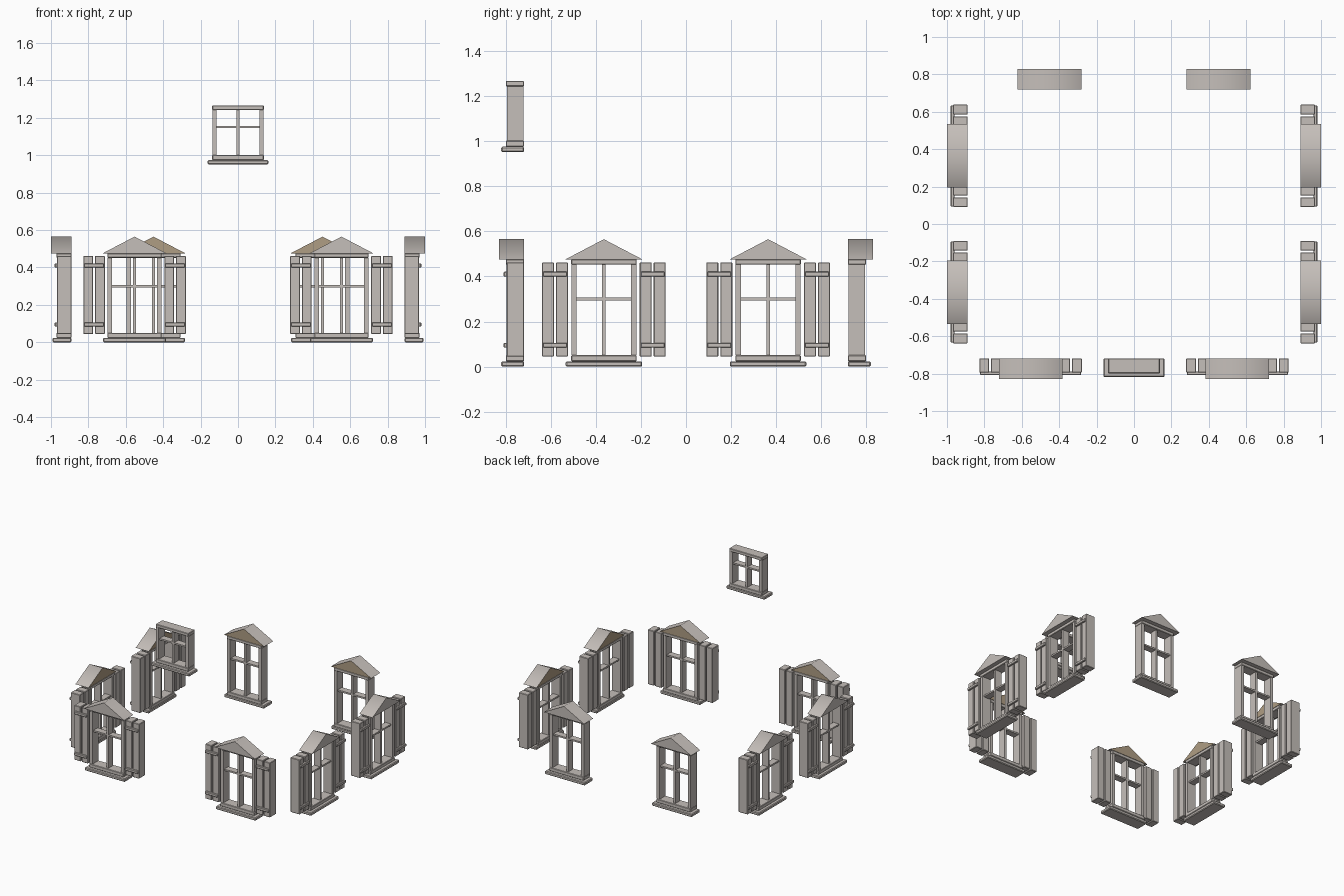
import bpy, bmesh
from math import radians
from mathutils import Matrix

cube = bpy.data.objects.get("Cube")
if cube:
    bpy.data.objects.remove(cube, do_unlink=True)


def make_material(name, rgb):
    m = bpy.data.materials.new(name)
    m.use_nodes = True
    m.diffuse_color = (*rgb, 1)
    m.node_tree.nodes["Principled BSDF"].inputs["Base Color"].default_value = (*rgb, 1)
    return m


STONE = make_material("warm grey", (0.56, 0.52, 0.49))
TAN = make_material("tan", (0.43, 0.34, 0.23))


def add_object(name, bm, place, materials):
    mesh = bpy.data.meshes.new(name)
    bmesh.ops.recalc_face_normals(bm, faces=bm.faces)
    bm.to_mesh(mesh)
    bm.free()
    for m in materials:
        mesh.materials.append(m)
    ob = bpy.data.objects.new(name, mesh)
    ob.matrix_world = place
    bpy.context.collection.objects.link(ob)
    return ob


def box(name, place, x, y, z, bevel=0.003):
    """Box from (low, high) ranges, local front facing -y."""
    bm = bmesh.new()
    size = [b - a for a, b in (x, y, z)]
    mid = [(a + b) / 2 for a, b in (x, y, z)]
    bmesh.ops.create_cube(bm, size=1, matrix=Matrix.Translation(mid) @ Matrix.Diagonal((*size, 1)))
    ob = add_object(name, bm, place, [STONE])
    if bevel:
        mod = ob.modifiers.new("soft_edges", "BEVEL")
        mod.width = bevel
        mod.segments = 1
    return ob


def pediment(name, place, half, depth, low, high):
    """Gabled hood with a tan wall-side face and a soft ridge."""
    bm = bmesh.new()
    front, back = ([bm.verts.new((x, y, z)) for x, z in ((-half, low), (half, low), (0, high))]
                   for y in (-depth, 0))
    bm.faces.new(front)
    bm.faces.new(back).material_index = 1
    for i in range(3):
        j = (i + 1) % 3
        bm.faces.new((front[i], front[j], back[j], back[i]))
    for f in bm.faces:
        f.smooth = True
    ridge = bm.edges.get((front[2], back[2]))
    for e in bm.edges:
        e.smooth = e is ridge
    add_object(name, bm, place, [STONE, TAN])


def shutter(name, place, side):
    # two boards and two battens
    for label, a, b in (("inner", 0.159, 0.212), ("outer", 0.221, 0.274)):
        box(f"{name}_{label}_board", place, sorted((side * a, side * b)), (-0.077, 0), (0.045, 0.462))
    for label, z in (("lower", 0.085), ("upper", 0.40)):
        box(f"{name}_{label}_batten", place, sorted((side * 0.163, side * 0.27)),
            (-0.09, -0.07), (z, z + 0.021))


def window(name, location, angle, half, top, hood, shutters):
    place = Matrix.Translation(location) @ Matrix.Rotation(radians(angle), 4, "Z")
    rail, head = 0.051, top - 0.024
    # frame
    box(name + "_sill", place, (-half - 0.024, half + 0.024), (-0.101, 0), (0, 0.024), 0.005)
    box(name + "_bottom_rail", place, (-half, half), (-0.08, 0), (0.024, rail))
    box(name + "_header", place, (-half, half), (-0.08, 0), (head, top))
    for side, label in ((-1, "right"), (1, "left")):
        box(f"{name}_{label}_jamb", place, sorted((side * (half - 0.024), side * (half - 0.001))),
            (-0.076, -0.003), (rail, head), 0)
        if shutters:
            shutter(f"{name}_{label}_shutter", place, side)
    # glazing bars
    bar = rail + 0.62 * (head - rail)
    inner = half - 0.024
    box(name + "_upright_bar", place, (-0.008, 0.008), (-0.066, -0.012), (rail, head), 0)
    box(name + "_cross_bar", place, (-inner, inner), (-0.064, -0.014), (bar - 0.006, bar + 0.006), 0)
    if hood:
        pediment(name + "_pediment", place, half + 0.025, 0.11, top, top + 0.089)


# ground floor windows, mirrored left and right
for side, label in ((-1, "right"), (1, "left")):
    window(f"front_{label}_window", (side * 0.553, -0.718, 0), 0, 0.145, 0.476, True, True)
    window(f"back_{label}_window", (side * 0.452, 0.718, 0), 180, 0.145, 0.476, True, False)
    for y, end in ((-0.364, "front"), (0.364, "rear")):
        window(f"{label}_side_{end}_window", (side * 0.89, y, 0), side * 90, 0.145, 0.476, True, True)

# small upper window
window("upper_window", (0, -0.718, 0.951), 0, 0.138, 0.316, False, False)
